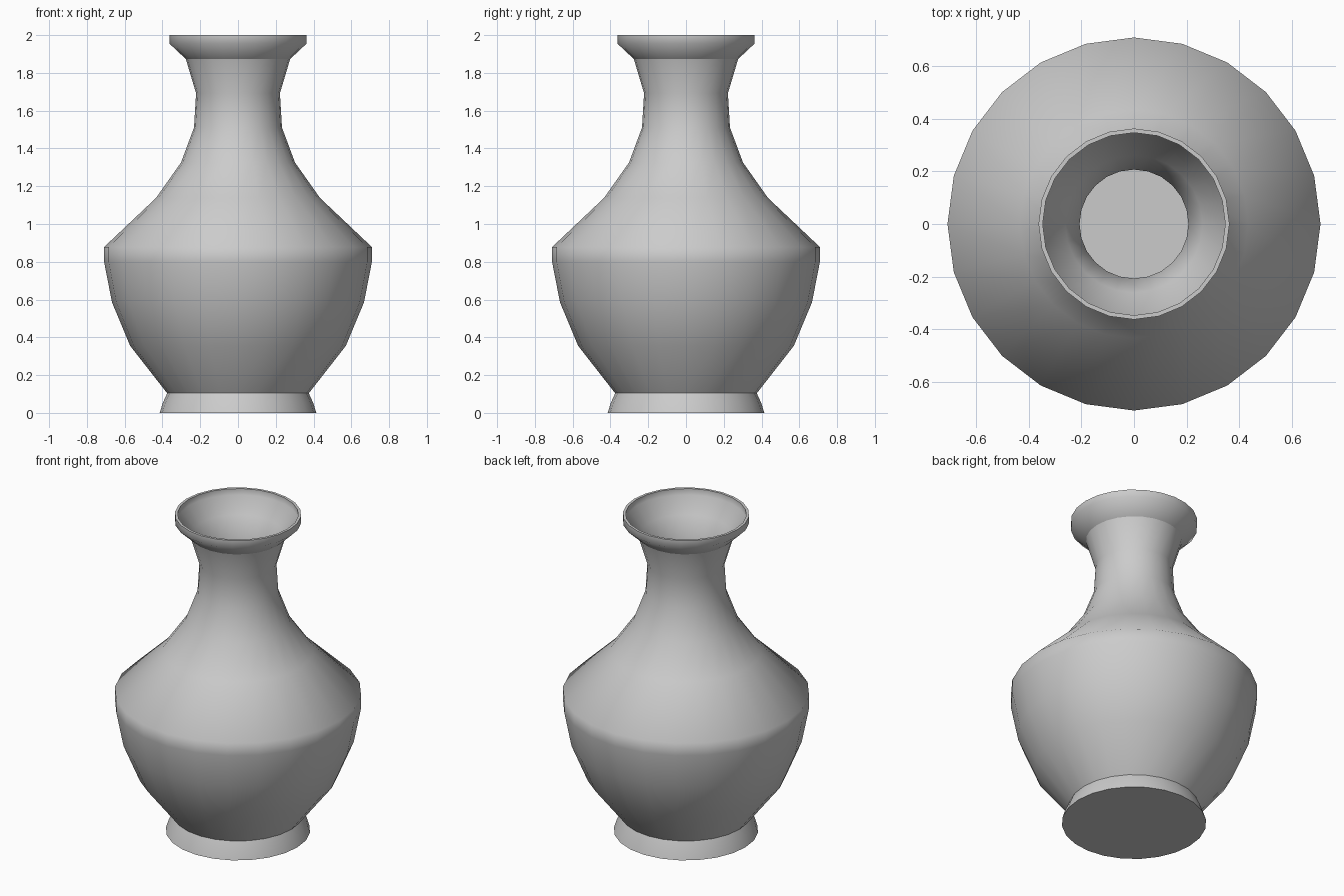
import bpy, bmesh
from math import cos, sin, tau

if "Cube" in bpy.data.objects:
    bpy.data.objects.remove(bpy.data.objects["Cube"])

SIDES = 24
WALL = 0.015


def lathe(name, profile, creases=()):
    """Revolve (radius, z) points around z; cap both ends; creases are sharp ring indices."""
    bm = bmesh.new()
    rings = [[bm.verts.new((r * cos(tau * i / SIDES), r * sin(tau * i / SIDES), z))
              for i in range(SIDES)] for r, z in profile]
    for a, b in zip(rings, rings[1:]):
        for i in range(SIDES):
            j = (i + 1) % SIDES
            bm.faces.new((a[i], a[j], b[j], b[i]))
    bm.faces.new(rings[0][::-1])
    bm.faces.new(rings[-1])
    for f in bm.faces:
        f.smooth = True
    for k in creases:
        for i in range(SIDES):
            bm.edges.get((rings[k][i], rings[k][(i + 1) % SIDES])).smooth = False
    mesh = bpy.data.meshes.new(name)
    bm.to_mesh(mesh)
    bm.free()
    obj = bpy.data.objects.new(name, mesh)
    bpy.context.collection.objects.link(obj)
    return obj


# Flared foot and belly
foot = [(0.415, 0), (0.398, 0.053), (0.375, 0.104)]
belly = [(0.571, 0.355), (0.667, 0.585), (0.709, 0.80), (0.709, 0.878)]
# Shoulder, neck and lip
neck = [(0.434, 1.138), (0.302, 1.325), (0.233, 1.51), (0.222, 1.692), (0.276, 1.873)]
lip = [(0.363, 1.955), (0.363, 2.0)]
outer = foot + belly + neck + lip

# Hollow inside follows the outer wall down to a flat floor
inner = [(0.347, 2.0), (0.347, 1.96)]
inner += [(r - WALL, z) for r, z in reversed(belly + neck)]
inner += [(0.36, 0.12)]

n = len(outer)
lathe("vase", outer + inner,
      creases=(0, 2, n - 3, n - 1, n, n + len(inner) - 1))
